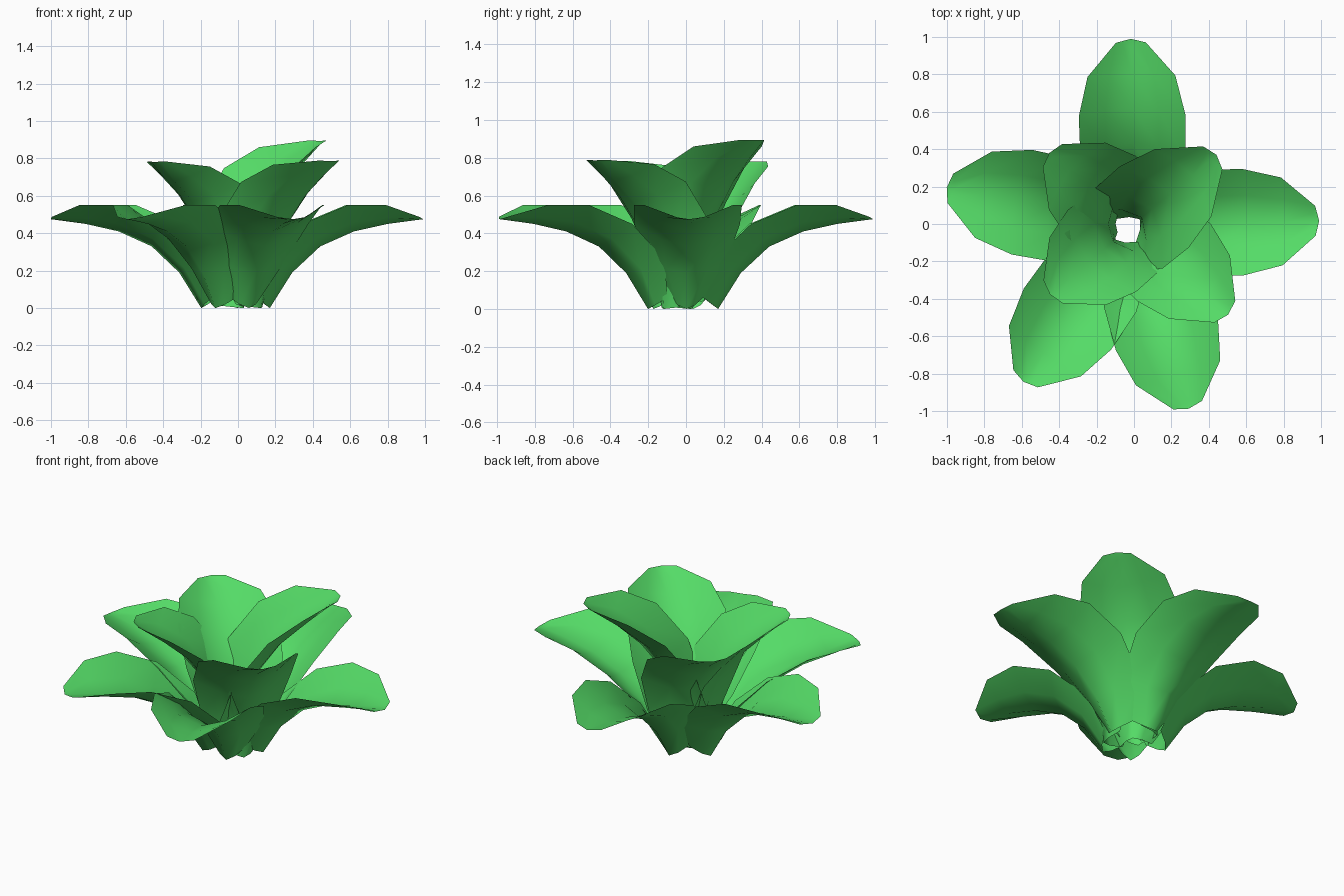
import bpy
import bmesh
from math import radians
from mathutils import Matrix, Vector

old = bpy.data.objects.get("Cube")
if old:
    bpy.data.objects.remove(old)

# Leaf green
green = bpy.data.materials.new("leaf_green")
green.use_nodes = True
colour = (0.09, 0.71, 0.135, 1)
green.diffuse_color = colour
bsdf = green.node_tree.nodes["Principled BSDF"]
bsdf.inputs["Base Color"].default_value = colour
bsdf.inputs["Roughness"].default_value = 0.8

# Leaf stations from stem to tip: midrib (out, up), rim (out, up), half width
STATIONS = [
    ((0.00, 0.00), (-0.08, 0.06), 0.09),
    ((0.12, 0.19), (-0.03, 0.26), 0.215),
    ((0.27, 0.33), (0.17, 0.45), 0.28),
    ((0.45, 0.41), (0.41, 0.55), 0.285),
    ((0.63, 0.45), (0.62, 0.55), 0.235),
    ((0.78, 0.47), (0.80, 0.487), 0.08),
]
TIP = (0.82, 0, 0.475)
COLUMNS = (-1, -0.5, 0, 0.5, 1)


def make_leaf(name, heading, base=(0.17, 0), tilt=0, length=1):
    """Cupped leaf sheet, tilted up about its stem and turned to its heading."""
    bm = bmesh.new()
    rows = []
    for rib, rim, half in STATIONS:
        rib, rim = Vector(rib), Vector(rim)
        row = []
        for u in COLUMNS:
            out, up = rib.lerp(rim, abs(u) ** 1.6)
            row.append(bm.verts.new((out * length, u * half, up * length)))
        rows.append(row)
    for a, b in zip(rows, rows[1:]):
        for i in range(len(COLUMNS) - 1):
            bm.faces.new((a[i], b[i], b[i + 1], a[i + 1]))
    # Rounded point
    tip = bm.verts.new(Vector(TIP) * length)
    last = rows[-1]
    for i in range(len(COLUMNS) - 1):
        bm.faces.new((last[i], tip, last[i + 1]))

    place = (Matrix.Rotation(radians(heading), 4, "Z")
             @ Matrix.Translation((base[0], 0, base[1]))
             @ Matrix.Rotation(radians(-tilt), 4, "Y"))
    bm.transform(place)
    for face in bm.faces:
        face.smooth = True
    mesh = bpy.data.meshes.new(name)
    bm.to_mesh(mesh)
    bm.free()
    mesh.materials.append(green)
    leaf = bpy.data.objects.new(name, mesh)
    bpy.context.collection.objects.link(leaf)


# Spreading outer leaves: heading and distance of the stem from the centre
OUTER = [(1, 0.17), (91, 0.17), (169, 0.20), (235, 0.21), (286.5, 0.21)]
for n, (heading, reach) in enumerate(OUTER, 1):
    make_leaf(f"outer_leaf_{n}", heading, (reach, 0))

# Upright inner leaves
make_leaf("inner_leaf_back_right", 140, (0.13, 0.04), 28, 0.92)
make_leaf("inner_leaf_front_right", 220, (0.13, 0.05), 28, 0.91)
make_leaf("inner_leaf_front_left", 316, (0.17, 0.0), 26, 1.0)
make_leaf("inner_leaf_back_left", 40, (0.04, 0.0), 29, 1.1)
